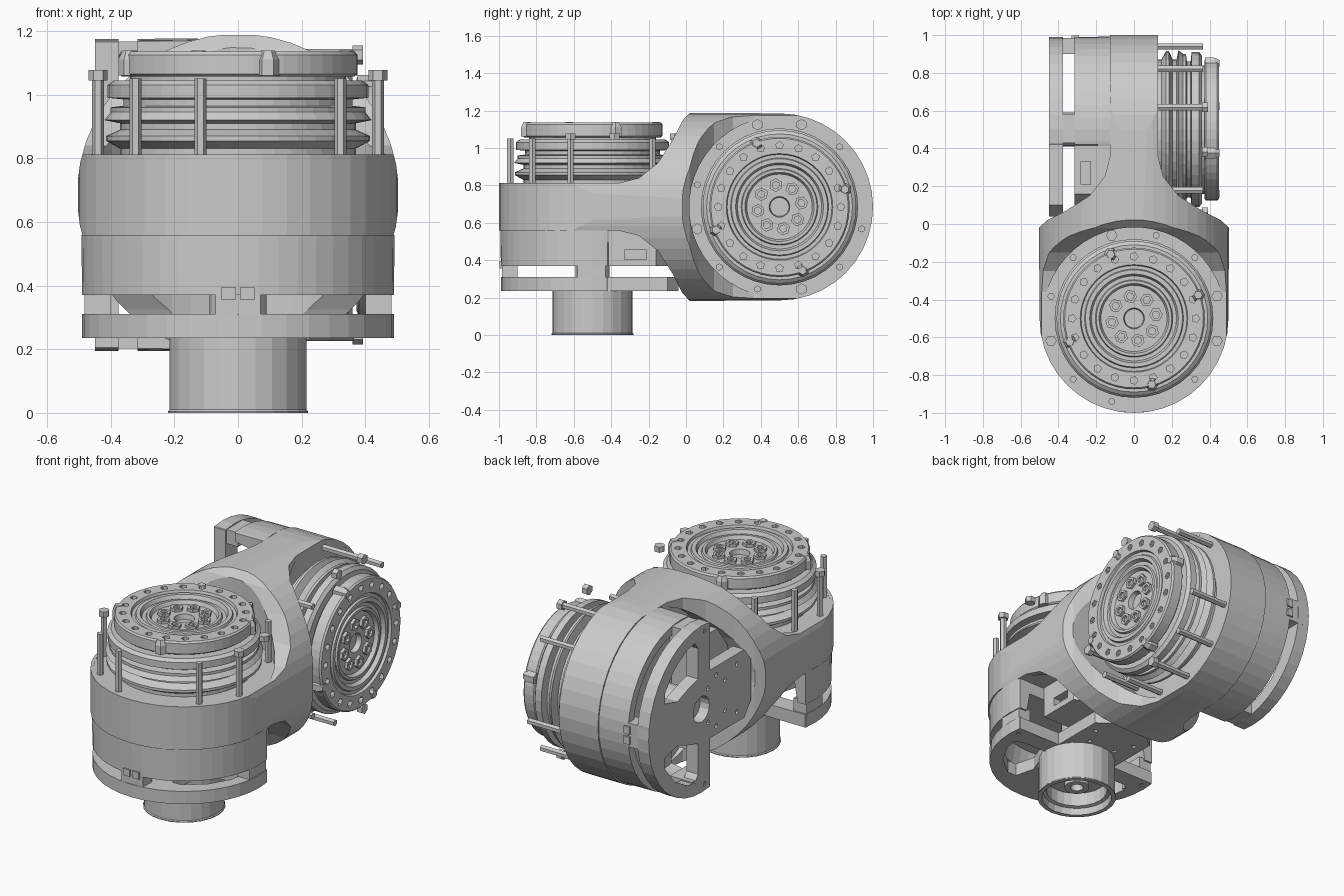
import bpy, bmesh
from math import pi, sin, cos, radians
from mathutils import Matrix, Vector

if "Cube" in bpy.data.objects:
    bpy.data.objects.remove(bpy.data.objects["Cube"])

# One joint module is built around its own z axis; a half turn about (1,0,1) gives the second joint
LIFT = Matrix.Translation((0, 0, 0.685))
OFFSET = Matrix.Translation((0, -0.5, 0))
FLIP = Matrix.Rotation(pi, 4, Vector((1, 0, 1)).normalized())


def finish(bm, name):
    bmesh.ops.remove_doubles(bm, verts=bm.verts, dist=1e-5)
    bmesh.ops.recalc_face_normals(bm, faces=bm.faces)
    me = bpy.data.meshes.new(name)
    bm.to_mesh(me)
    bm.free()
    ob = bpy.data.objects.new(name, me)
    bpy.context.collection.objects.link(ob)
    return ob


def add_lathe(bm, profile, seg, at=(0, 0), turn=0.0):
    rings = []
    for r, z in profile:
        if r == 0:
            rings.append([bm.verts.new((at[0], at[1], z))] * seg)
        else:
            rings.append([bm.verts.new((at[0] + r * cos(turn + 2 * pi * i / seg),
                                        at[1] + r * sin(turn + 2 * pi * i / seg), z)) for i in range(seg)])
    for a, b in zip(rings, rings[1:]):
        for i in range(seg):
            j = (i + 1) % seg
            vs = list(dict.fromkeys((a[i], a[j], b[j], b[i])))
            if len(vs) > 2:
                bm.faces.new(vs)


def lathe(name, profile, seg=40, turn=0.0):
    bm = bmesh.new()
    add_lathe(bm, profile, seg, turn=turn)
    return finish(bm, name)


def rods(name, places, r, z0, z1, seg=6):
    bm = bmesh.new()
    for p in places:
        add_lathe(bm, [(0, z0), (r, z0), (r, z1), (0, z1)], seg, p)
    return finish(bm, name)


def add_prism(bm, pts, z0, z1):
    low, high = [[bm.verts.new((x, y, z)) for x, y in pts] for z in (z0, z1)]
    bm.faces.new(low[::-1])
    bm.faces.new(high)
    for i in range(len(pts)):
        j = (i + 1) % len(pts)
        bm.faces.new((low[i], low[j], high[j], high[i]))


def prism(name, polys, z0, z1):
    bm = bmesh.new()
    for pts in polys:
        add_prism(bm, pts, z0, z1)
    return finish(bm, name)


def rect(x0, x1, y0, y1):
    return [(x0, y0), (x1, y0), (x1, y1), (x0, y1)]


def circle(r, degs):
    return [(r * cos(radians(d)), r * sin(radians(d))) for d in degs]


def boolean(ob, cutter, op='DIFFERENCE', solver='EXACT'):
    m = ob.modifiers.new("cut", 'BOOLEAN')
    m.object, m.operation, m.solver = cutter, op, solver
    dg = bpy.context.evaluated_depsgraph_get()
    me = bpy.data.meshes.new_from_object(ob.evaluated_get(dg))
    ob.modifiers.clear()
    ob.data = me
    bpy.data.objects.remove(cutter)


def place(ob, both=True):
    if both:
        twin = bpy.data.objects.new("second_" + ob.name, ob.data)
        bpy.context.collection.objects.link(twin)
        twin.matrix_world = LIFT @ FLIP @ OFFSET
    ob.matrix_world = LIFT @ OFFSET


# Shell: side outline crossed with the same outline flipped, rounded by a long cylinder
flare = [(-1.01, .127), (-.36, .127), (-.25, .155), (-.15, .235), (-.07, .36), (-.02, .46), (.02, .503)]
arc = [(.5 + .5 * sin(radians(d)), .5 * cos(radians(d))) for d in range(0, 181, 9)]
outline = flare + arc + [(y, -a) for y, a in reversed(flare)]
to_side = Matrix(((0, 0, 1, 0), (1, 0, 0, 0), (0, 1, 0, 0), (0, 0, 0, 1)))
shell = prism("joint_shell", [outline], -.6, .6)
shell.data.transform(to_side)
cross = prism("cross", [outline], -.61, .61)
cross.data.transform(FLIP @ to_side)
boolean(shell, cross, 'INTERSECT', 'MANIFOLD')
barrel = lathe("barrel", [(0, -1.1), (.506, -1.1), (.506, 1.1), (0, 1.1)], 48, .06)
barrel.data.transform(Matrix.Rotation(pi / 2, 4, 'X'))
boolean(shell, barrel, 'INTERSECT', 'MANIFOLD')
for turn in (Matrix.Identity(4), FLIP):
    for z0, z1 in ((.1255, .8), (-.8, -.1262)):
        bore = lathe("bore", [(0, z0), (.483, z0), (.483, z1), (0, z1)], 48, .05)
        bore.data.transform(turn @ OFFSET)
        boolean(shell, bore, 'DIFFERENCE', 'MANIFOLD')
shell.matrix_world = LIFT

# Rotor stack with grooves
place(lathe("rotor_stack", [
    (0, .12), (.37, .12), (.37, .145), (.415, .17), (.415, .185), (.37, .205), (.37, .225), (.42, .235),
    (.40, .26), (.40, .275), (.36, .28), (.36, .30), (.41, .305), (.41, .345), (.39, .36), (.34, .36),
    (.34, .38), (0, .38)]))

# Output flange with stepped face and ring of holes
flange = lathe("output_flange", [
    (0, .372), (.365, .372), (.375, .38), (.375, .44), (.367, .45), (.285, .45), (.28, .435), (.262, .435),
    (.257, .447), (.235, .447), (.225, .425), (.205, .425), (.20, .437), (.185, .437), (.175, .415),
    (.055, .415), (.05, .385), (0, .385)], 48)
boolean(flange, rods("holes", circle(.328, range(0, 360, 18)), .021, .42, .5, 5))
place(flange)

# Hollow hex bolts on the flange face, and larger ones at its rim
bm = bmesh.new()
for k, p in enumerate(circle(.118, range(10, 370, 45))):
    add_lathe(bm, [(0, .41), (.036, .41), (.036, .432), (.02, .432), (.02, .418), (0, .418)], 6, p, k)
for p in circle(.362, (20, 110, 200, 285)):
    add_lathe(bm, [(0, .375), (.036, .375), (.036, .425), (.022, .453), (0, .453)], 6, p)
place(finish(bm, "flange_bolts"))

# Long screws around the rotor, with some heads
place(rods("long_screws", circle(.455, [a for a in range(45, 360, 30) if a != 285]), .019, .12, .365))
place(rods("screw_heads", circle(.455, (15, 105, 195, 345)), .03, .36, .392))

# Rear half cup
cup = lathe("rear_cup", [(0, -.2), (.42, -.2), (.44, -.315), (.49, -.315), (.492, -.126), (0, -.126)], 48)
boolean(cup, prism("trim", [rect(-.6, .6, .08, .6)], -.5, 0))
place(cup)

# Back plate: half disc with two windows and a bridge towards the other joint
half = circle(.49, range(171, 370, 9))
plate = prism("back_plate", [half + [(.48, .08), (.2, .08), (.2, .4), (.12, .46),
                                     (-.12, .46), (-.2, .4), (-.2, .08), (-.48, .08)]], -.45, -.375)
window = [(.19, -.03), (.37, -.03), (.41, -.06), (.4, -.13), (.33, -.25), (.22, -.34), (.16, -.34), (.13, -.22),
          (.16, -.14)]
boolean(plate, prism("windows", [window, [(-x, y) for x, y in reversed(window)]], -.6, -.3))
small = [(s * x, y) for s in (-1, 1) for x, y in ((.15, .14), (.09, .22), (.14, .33), (.45, .03), (.1, .06))]
boolean(plate, rods("holes", small, .014, -.6, -.3))
boolean(plate, rods("hub_hole", [(0, 0)], .075, -.6, -.39, 16))
place(plate)
place(rods("hub_column", [(0, 0)], .09, -.38, -.19, 16))

# Clips joining the plate and cup
place(prism("rear_clips", [rect(-.07, .07, -.485, -.4), rect(-.482, -.4, -.08, .07), rect(.4, .482, -.08, .07)],
            -.445, -.3))
place(prism("clip_tips", [rect(x - .022, x + .022, -.497, -.44) for x in (-.03, .03)], -.33, -.29))

# Drive electronics box behind the bridge, with side slots
box = prism("drive_box", [[(-.31, .085), (.31, .085), (.31, .34), (.17, .44), (-.17, .44), (-.31, .34)]], -.315, -.125)
boolean(box, prism("slots", [rect(s * .3 - .04, s * .3 + .04, .17, .29) for s in (-1, 1)], -.28, -.23))
place(box)

# Hollow base pedestal on the first joint only
place(lathe("base_pedestal", [
    (0, -.44), (.215, -.44), (.215, -.675), (.22, -.68), (.22, -.685), (.195, -.685), (.19, -.645), (.17, -.64),
    (.17, -.56), (.07, -.56), (.07, -.62), (.035, -.62), (.035, -.57), (0, -.57)], 24), False)
